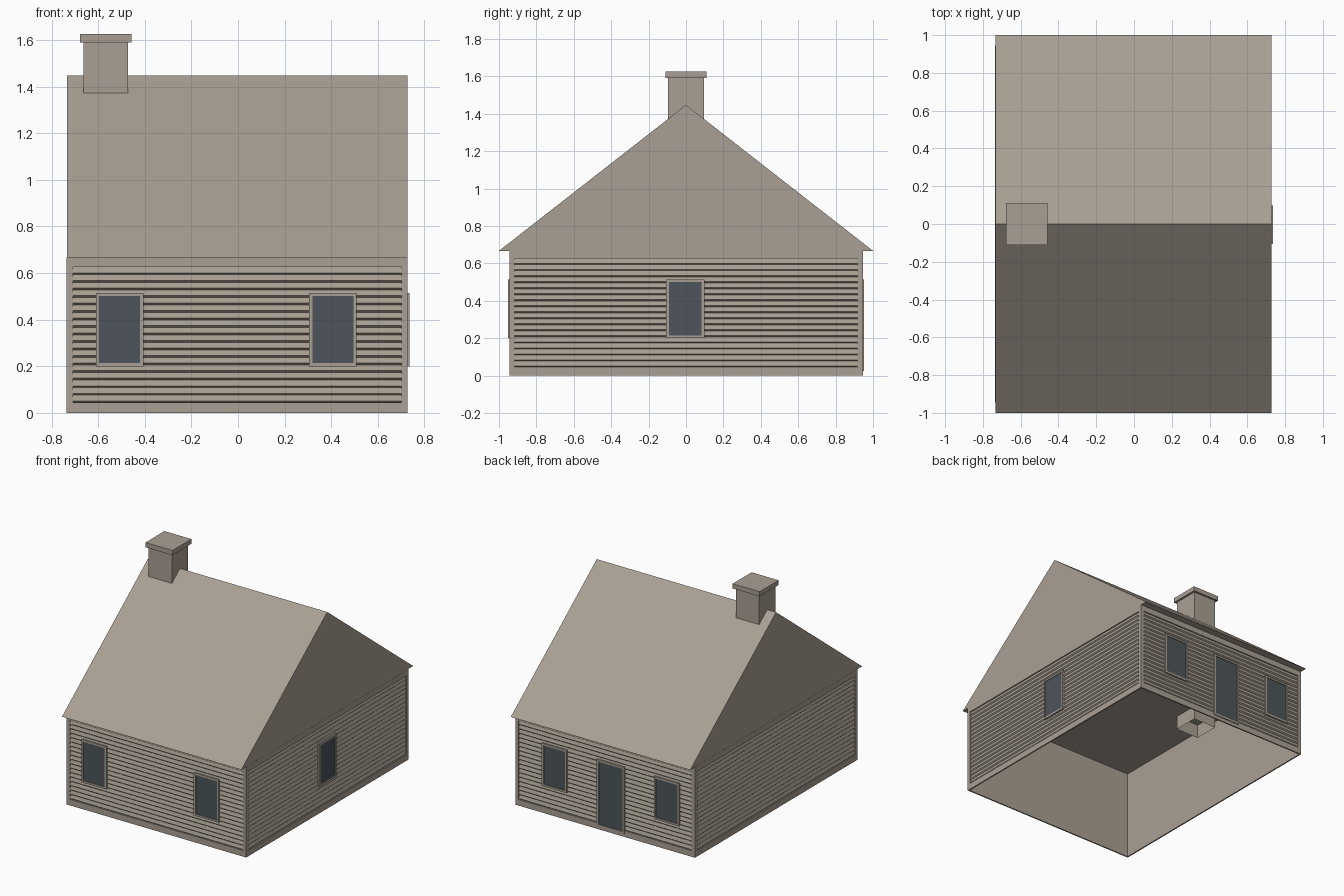
import bpy, bmesh
from math import radians
from mathutils import Matrix, Vector

cube = bpy.data.objects.get("Cube")
if cube:
    bpy.data.objects.remove(cube, do_unlink=True)


def material(name, rgb):
    m = bpy.data.materials.new(name)
    m.use_nodes = True
    m.diffuse_color = (*rgb, 1)
    m.node_tree.nodes["Principled BSDF"].inputs["Base Color"].default_value = (*rgb, 1)
    return m


TAUPE = material("warm taupe", (0.40, 0.35, 0.292))
GLASS = material("dark slate glass", (0.075, 0.09, 0.103))

CX = -0.0035              # middle of the house across x
HX, HY = 0.7315, 0.945    # half sizes of the walls
EAVE, RIDGE = 0.667, 1.447
RECESS = 0.01             # siding sits behind the corner boards
LOW, HIGH = 0.045, 0.625  # bottom and top of the siding


def finish(name, bm, mat, matrix=Matrix()):
    bm.transform(matrix)
    mesh = bpy.data.meshes.new(name)
    bm.to_mesh(mesh)
    bm.free()
    mesh.materials.append(mat)
    ob = bpy.data.objects.new(name, mesh)
    bpy.context.collection.objects.link(ob)
    return ob


def add_box(bm, lo, hi):
    lo, hi = Vector(lo), Vector(hi)
    mat = Matrix.Translation((lo + hi) / 2) @ Matrix.Diagonal((*(hi - lo), 1))
    return bmesh.ops.create_cube(bm, size=1, matrix=mat)["verts"]


def sweep(bm, profile, u0, u1):
    """Extrude a (y, z) line along x."""
    a = [bm.verts.new((u0, y, z)) for y, z in profile]
    b = [bm.verts.new((u1, y, z)) for y, z in profile]
    for i in range(len(profile) - 1):
        bm.faces.new((a[i], b[i], b[i + 1], a[i + 1]))
    return a, b


def border(bm, u0, u1, z0, z1, y0, y1, side, bottom, top):
    """Rectangular frame made of four boards."""
    add_box(bm, (u0, y0, z0), (u0 + side, y1, z1))
    add_box(bm, (u1 - side, y0, z0), (u1, y1, z1))
    add_box(bm, (u0 + side, y0, z0), (u1 - side, y1, z0 + bottom))
    add_box(bm, (u0 + side, y0, z1 - top), (u1 - side, y1, z1))


def opening(name, matrix, depth, u, half, z0, z1):
    """Framed pane on a wall whose outer face is at y = -depth."""
    bm = bmesh.new()
    border(bm, u - half, u + half, z0, z1, -depth - 0.007, -depth + RECESS,
           0.014, 0.014, 0.014)
    finish(name + "_frame", bm, TAUPE, matrix)
    bm = bmesh.new()
    add_box(bm, (u - half + 0.014, -depth - 0.002, z0 + 0.014),
            (u + half - 0.014, -depth + 0.004, z1 - 0.014))
    finish(name + "_pane", bm, GLASS, matrix)


def wall(name, angle, half, depth, openings):
    """One side of the house, built facing -y and turned into place."""
    matrix = Matrix.Translation((CX, 0, 0)) @ Matrix.Rotation(radians(angle), 4, "Z")
    back = -depth + RECESS
    # thin backing wall, open to the hollow inside
    bm = bmesh.new()
    sweep(bm, [(back, 0), (back, EAVE)], -half + RECESS, half - RECESS)
    finish(name + "_wall", bm, TAUPE, matrix)
    # corner, sill and eave boards
    bm = bmesh.new()
    border(bm, -half, half, 0, EAVE, -depth, back, 0.027, LOW, EAVE - HIGH)
    finish(name + "_trim", bm, TAUPE, matrix)
    # overlapping clapboards
    count = 18
    pitch = (HIGH - LOW) / count
    profile = []
    for i in range(count):
        z = LOW + i * pitch
        profile += [(back - 0.001, z), (-depth + 0.001, z + 0.007)]
    profile.append((back - 0.001, HIGH))
    bm = bmesh.new()
    sweep(bm, profile, -half + 0.027, half - 0.027)
    finish(name + "_siding", bm, TAUPE, matrix)
    for label, u, w, z0, z1 in openings:
        opening(name + "_" + label, matrix, depth, u, w, z0, z1)


# Walls with windows and door
def window(label, u):
    return (label, u, 0.102, 0.2, 0.515)


wall("front", 0, HX, HY, [window("right_window", -0.504), window("left_window", 0.411)])
wall("left", 90, HY, HX, [window("window", -0.004)])
wall("back", 180, HX, HY, [window("left_window", -0.411), window("right_window", 0.504),
                           ("door", 0.047, 0.112, 0.025, 0.515)])
wall("right", 270, HY, HX, [])

# Roof prism with a flat ceiling
bm = bmesh.new()
a, b = sweep(bm, [(-1, EAVE), (0, RIDGE), (1, EAVE)], CX - HX + 0.001, CX + HX - 0.001)
bm.faces.new(a)
bm.faces.new(b)
bm.faces.new((a[0], a[2], b[2], b[0]))
bmesh.ops.recalc_face_normals(bm, faces=bm.faces)
finish("roof", bm, TAUPE)

# Chimney stack, open below, and its cap
bm = bmesh.new()
add_box(bm, (-0.662, -0.095, 0.565), (-0.472, 0.095, 1.59))
bm.faces.ensure_lookup_table()
bottom = min(bm.faces, key=lambda f: f.calc_center_median().z)
bmesh.ops.delete(bm, geom=[bottom], context="FACES_ONLY")
finish("chimney_stack", bm, TAUPE)
bm = bmesh.new()
add_box(bm, (-0.677, -0.11, 1.59), (-0.457, 0.11, 1.625))
finish("chimney_cap", bm, TAUPE)
